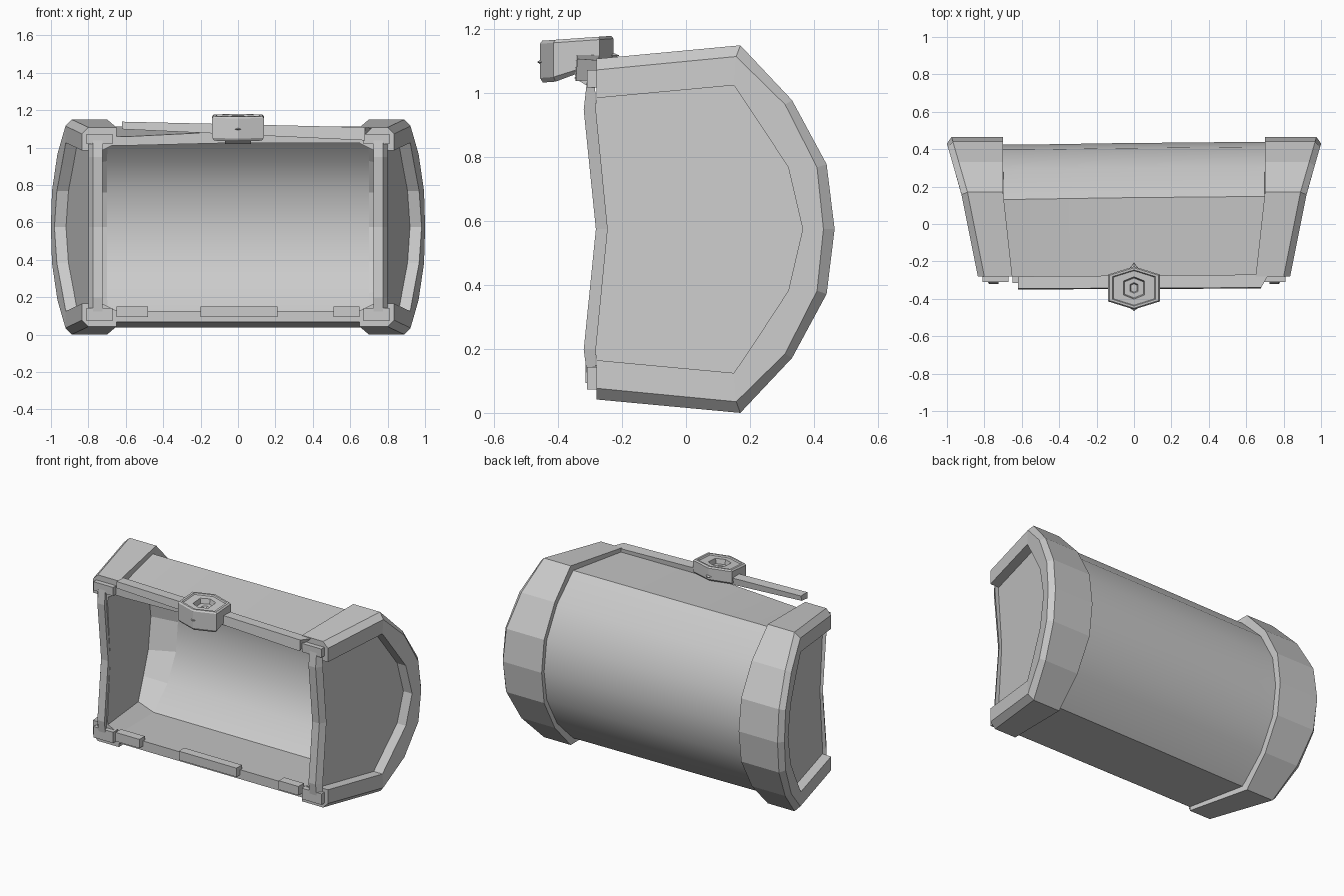
import bpy, bmesh, math
from mathutils import Vector

if "Cube" in bpy.data.objects:
    bpy.data.objects.remove(bpy.data.objects["Cube"])

MID = 0.577  # the arched profile is symmetric about this height


def finish(name, bm, smooth=False):
    bmesh.ops.recalc_face_normals(bm, faces=bm.faces)
    me = bpy.data.meshes.new(name)
    bm.to_mesh(me)
    bm.free()
    ob = bpy.data.objects.new(name, me)
    bpy.context.collection.objects.link(ob)
    if smooth:
        bpy.ops.object.select_all(action='DESELECT')
        ob.select_set(True)
        bpy.context.view_layer.objects.active = ob
        bpy.ops.object.shade_smooth_by_angle(angle=math.radians(35))
    return ob


def loft(name, rings, smooth=False):
    """Solid through a list of equally long closed rings, capped at both ends."""
    bm = bmesh.new()
    vs = [[bm.verts.new(p) for p in r] for r in rings]
    n = len(rings[0])
    for a, b in zip(vs, vs[1:]):
        for i in range(n):
            j = (i + 1) % n
            bm.faces.new((a[i], a[j], b[j], b[i]))
    bm.faces.new(vs[0])
    bm.faces.new(vs[-1][::-1])
    return finish(name, bm, smooth)


def box(name, x0, x1, y0, y1, z0, z1):
    return loft(name, [[(x, y0, z0), (x, y1, z0), (x, y1, z1), (x, y0, z1)] for x in (x0, x1)])


def arch(half):
    """Mirror the upper half of a profile about MID."""
    return half + [(y, 2 * MID - z) for y, z in half[-2::-1]]


def flare(y):
    """Outward lean of the end faces."""
    return 0.925 + (0.2 if y < 0.17 else 0.29) * (y - 0.17)


def band_edge(y):
    return 0.70 + min(0, y - 0.17) * 0.11


outer = arch([(-.28, 1.11), (.17, 1.152), (.332, .98), (.44, .78), (.465, MID)])
chamfer = arch([(-.28, 1.075), (.157, 1.117), (.31, .967), (.41, .77), (.43, MID)])
panel = arch([(-.28, .987), (.15, 1.027), (.235, .90), (.32, .77), (.365, MID)])
shell_out = arch([(-.28, 1.085), (.14, 1.115), (.30, .96), (.405, .77), (.432, MID)])
shell_in = arch([(-.28, 1.025), (.14, 1.06), (.285, .93), (.37, .76), (.39, MID)])

# flared arched bands, end walls and their front trims on both sides
for s, side in ((-1, "left"), (1, "right")):
    rings = []
    for o, c, p, g in zip(outer, chamfer, panel, shell_in):
        rings.append([(s * x, q[0], q[1]) for x, q in (
            (band_edge(o[0]), o), (flare(o[0]) - .035, o), (flare(c[0]), c),
            (flare(p[0]), p), (flare(p[0]) - .065, p),
            (flare(p[0]) - .11, p), (band_edge(g[0]), g))])
    loft("band_" + side, rings)

    front = [(-.285, .2), (-.247, MID), (-.285, .95)]
    wall = panel + front
    loft("end_wall_" + side, [[(s * (flare(y) - d), y, z) for y, z in wall]
                              for d in (.107, .062)])

    trim = [(-.285, .11, -.308), (-.282, .2, -.32), (-.245, MID, -.282),
            (-.282, .95, -.32), (-.285, 1.04, -.31)]
    loft("end_trim_" + side, [[(s * .725, yf, z), (s * .775, yf, z),
                               (s * .80, yb, z), (s * .735, yb, z)]
                              for yb, z, yf in trim])
    # corner brackets
    for z0, z1, part in ((.075, .145, "lower"), (1.02, 1.075, "upper")):
        xs = sorted((s * .67, s * .81))
        box(f"{part}_bracket_{side}", *xs, -.31, -.26, z0, z1)

# smooth barrel shell, its front left upper corner sags a little
rings = []
for x, sag, back in ((-.73, .02, -.008), (-.60, .025, -.008), (-.1, 0, 0), (.73, 0, .008)):
    ring = []
    for i, (y, z) in enumerate(shell_out):
        ring.append((x, y + (back if 0 < i < 8 else 0), z - (sag if i == 0 else 0)))
    for i, (y, z) in reversed(list(enumerate(shell_in))):
        ring.append((x, y, z - (sag * .5 if i == 0 else 0)))
    rings.append(ring)
loft("barrel_shell", rings, True)

# hinge tabs along the lower front edge
for i, (a, b) in enumerate(((-.65, -.48), (-.2, .21), (.51, .65))):
    box(f"hinge_tab_{i + 1}", a, b, -.315, -.26, .095, .152)

# slightly skewed lip plank on the upper front edge
loft("front_lip", [
    [(-.62, -.35, 1.10), (-.62, -.29, 1.105), (-.62, -.28, 1.14), (-.62, -.345, 1.14)],
    [(.68, -.345, 1.04), (.66, -.27, 1.045), (.72, -.27, 1.105), (.68, -.34, 1.11)]])

# hexagonal clasp with a raised rim and a keyhole recess
hexagon = [(0, .115), (.138, .072), (.138, -.072), (0, -.115), (-.138, -.072), (-.138, .072)]


def clasp_ring(sx, sy, z, rear_lift=0):
    return [(x * sx, -.342 + y * sy, z + .07 * y * sy + (rear_lift if y > 0 else 0))
            for x, y in hexagon]


loft("clasp", [clasp_ring(.92, .92, 1.043, .04), clasp_ring(1, 1, 1.058, .035),
               clasp_ring(1, 1, 1.165), clasp_ring(.94, .94, 1.174),
               clasp_ring(.84, .84, 1.174), clasp_ring(.80, .80, 1.166),
               clasp_ring(.40, .52, 1.166), clasp_ring(.36, .46, 1.135),
               clasp_ring(.16, .25, 1.135), clasp_ring(.12, .2, 1.125)])

# pointed studs at the clasp tips
for y, tip, z, part in ((-.445, -.466, 1.10, "front"), (-.24, -.208, 1.12, "rear")):
    bm = bmesh.new()
    base = [bm.verts.new((dx, y, z + dz)) for dx, dz in
            ((-.025, 0), (0, -.014), (.025, 0), (0, .014))]
    apex = bm.verts.new((0, tip, z))
    for i in range(4):
        bm.faces.new((base[i], base[(i + 1) % 4], apex))
    bm.faces.new(base)
    finish("clasp_stud_" + part, bm)

# wedge joining clasp and lip
loft("clasp_wedge", [[(x, -.35, 1.05), (x, -.30, 1.02), (x, -.28, 1.04), (x, -.28, 1.10)]
                     for x in (-.07, .07)])

# rest everything on the ground plane
bpy.context.view_layer.update()
low = min((o.matrix_world @ v.co).z for o in bpy.data.objects for v in o.data.vertices)
for o in bpy.data.objects:
    o.location.z -= low
